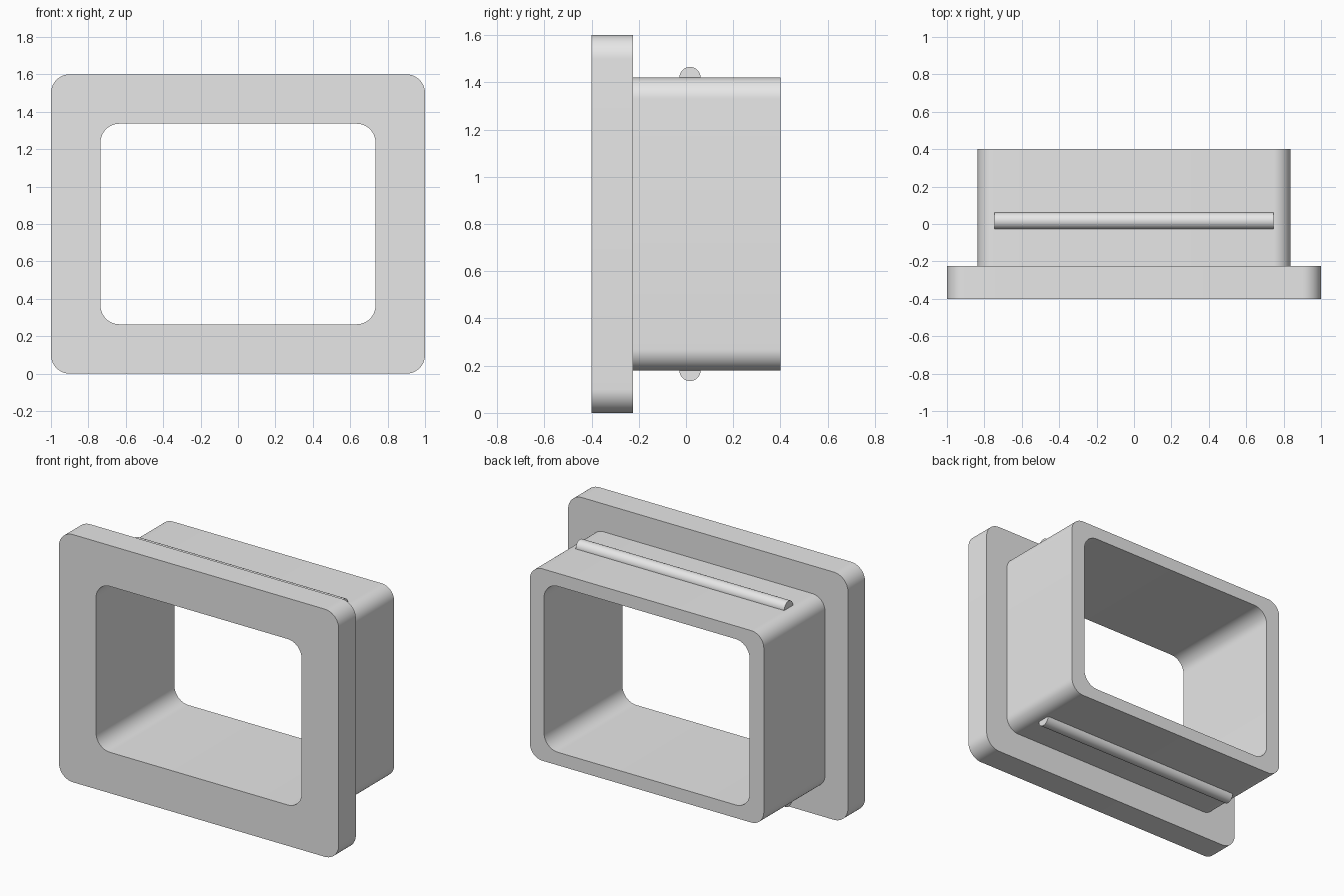
import bpy, bmesh, math
from mathutils import Matrix

cube = bpy.data.objects.get("Cube")
if cube:
    bpy.data.objects.remove(cube, do_unlink=True)

GREY = (0.8, 0.8, 0.8, 1)
MID_Z = 0.8
CORNER_STEPS = 12

grey = bpy.data.materials.new("plain_grey")
grey.use_nodes = True
grey.diffuse_color = GREY
grey.node_tree.nodes["Principled BSDF"].inputs["Base Color"].default_value = GREY


def rounded_ring(bm, half_w, half_h, radius, y):
    """Loop of vertices round a rounded rectangle standing at depth y."""
    ring = []
    for corner, (sx, sz) in enumerate([(1, 1), (-1, 1), (-1, -1), (1, -1)]):
        for i in range(CORNER_STEPS + 1):
            a = math.pi / 2 * (corner + i / CORNER_STEPS)
            x = sx * (half_w - radius) + radius * math.cos(a)
            z = sz * (half_h - radius) + radius * math.sin(a)
            ring.append(bm.verts.new((x, y, MID_Z + z)))
    return ring


def finish(bm, name):
    bmesh.ops.recalc_face_normals(bm, faces=bm.faces)
    mesh = bpy.data.meshes.new(name)
    bm.to_mesh(mesh)
    bm.free()
    mesh.materials.append(grey)
    obj = bpy.data.objects.new(name, mesh)
    bpy.context.collection.objects.link(obj)
    bpy.ops.object.select_all(action='DESELECT')
    obj.select_set(True)
    bpy.context.view_layer.objects.active = obj
    bpy.ops.object.shade_smooth_by_angle(angle=math.radians(30))


# Flanged sleeve: one section carried round the rectangular opening
FRONT, STEP, BACK = -0.4, -0.225, 0.4
opening = (0.735, 0.536, 0.1)
flange = (1.0, 0.8, 0.1)
sleeve = (0.836, 0.62, 0.09)
section = [(opening, FRONT), (flange, FRONT), (flange, STEP),
           (sleeve, STEP), (sleeve, BACK), (opening, BACK)]
bm = bmesh.new()
rings = [rounded_ring(bm, *size, y) for size, y in section]
for k, ring in enumerate(rings):
    following = rings[(k + 1) % len(rings)]
    for i in range(len(ring)):
        j = (i + 1) % len(ring)
        bm.faces.new((ring[i], ring[j], following[j], following[i]))
finish(bm, "flanged_sleeve")

# Half-sunk retaining ribs on the top and bottom of the sleeve
for name, side in (("top_rib", 1), ("bottom_rib", -1)):
    bm = bmesh.new()
    place = Matrix.Translation((0, 0.017, MID_Z + side * sleeve[1]))
    bmesh.ops.create_cone(bm, cap_ends=True, segments=32, radius1=0.045,
                          radius2=0.045, depth=1.49,
                          matrix=place @ Matrix.Rotation(math.pi / 2, 4, 'Y'))
    finish(bm, name)
